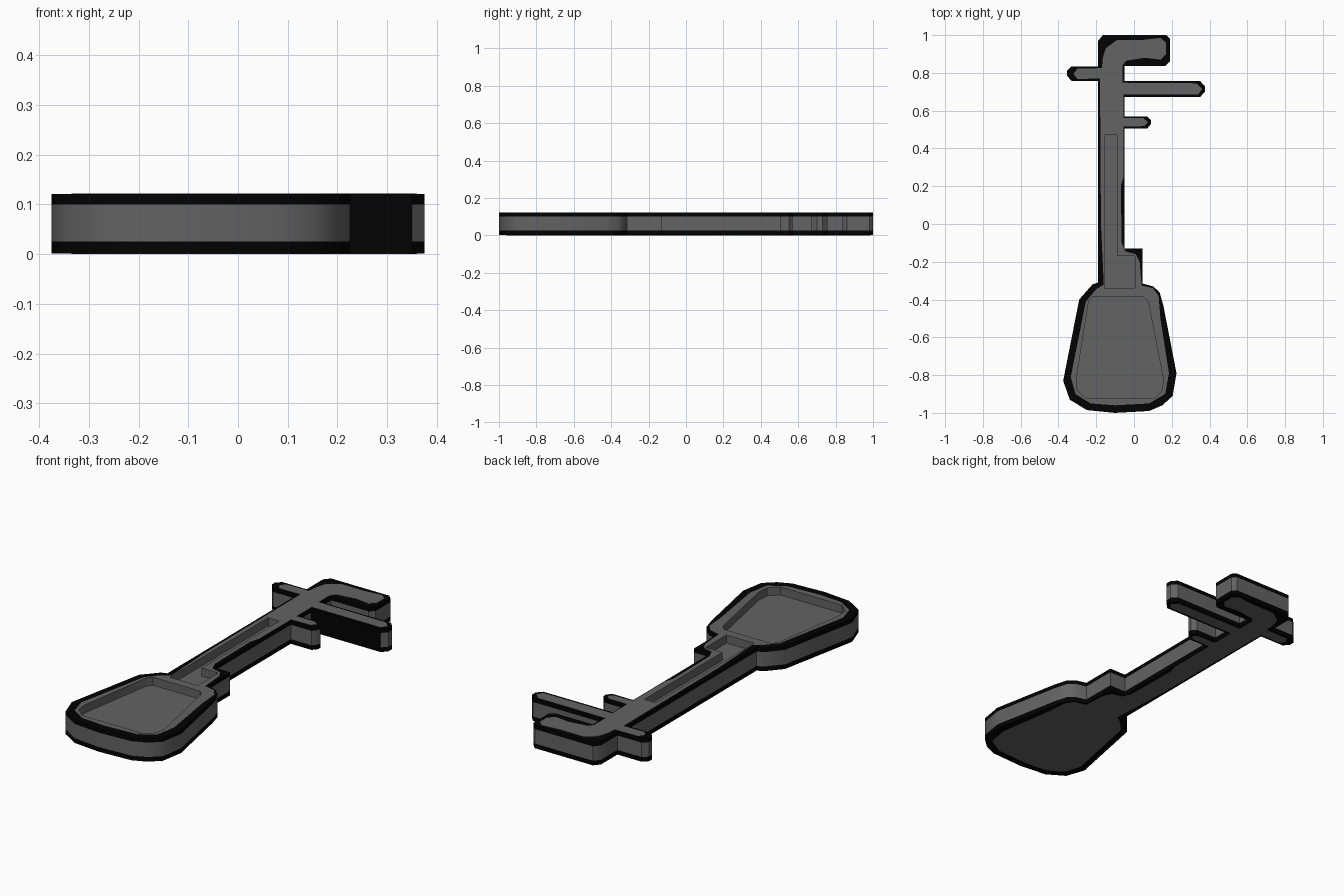
import bpy, bmesh


def material(name, v):
    m = bpy.data.materials.new(name)
    m.diffuse_color = (v, v, v, 1)
    return m


BLACK = material("black edge", 0.0005)
GREY = material("dark grey", 0.125)


def slab(name, pts, levels, mats):
    """Extrude an outline through height levels; mats = bottom, each band..., top."""
    bm = bmesh.new()
    rings = [[bm.verts.new((x, y, z)) for x, y in pts] for z in levels]
    n = len(pts)
    bm.faces.new(rings[0]).material_index = mats[0]
    bm.faces.new(rings[-1]).material_index = mats[-1]
    for k in range(len(levels) - 1):
        a, b = rings[k], rings[k + 1]
        for i in range(n):
            j = (i + 1) % n
            bm.faces.new((a[i], a[j], b[j], b[i])).material_index = mats[k + 1]
    bmesh.ops.recalc_face_normals(bm, faces=bm.faces)
    # The front of the long peg is mostly black
    for f in bm.faces:
        c = f.calc_center_median()
        if f.normal.y < -0.9 and 0.6 < c.y < 0.7 and c.z > 0.035 and len(f.verts) == 4:
            f.material_index = 0
    bmesh.ops.triangulate(bm, faces=[f for f in bm.faces if len(f.verts) > 4])
    me = bpy.data.meshes.new(name)
    bm.to_mesh(me)
    bm.free()
    me.materials.append(BLACK)
    me.materials.append(GREY)
    ob = bpy.data.objects.new(name, me)
    bpy.context.collection.objects.link(ob)
    return ob


def finish(ob, cutters=()):
    """Sink the recesses into the part and smooth its rounded sides."""
    bpy.ops.object.select_all(action='DESELECT')
    bpy.context.view_layer.objects.active = ob
    ob.select_set(True)
    for c in cutters:
        m = ob.modifiers.new("recess", 'BOOLEAN')
        m.operation, m.solver, m.object = 'DIFFERENCE', 'EXACT', c
        bpy.ops.object.modifier_apply(modifier=m.name)
    bpy.ops.object.shade_smooth_by_angle(angle=0.7)


# Whole silhouette: hooked head, three pegs, neck, heel and bowl
outline = [
    (-0.19, 0.97), (-0.165, 1.0), (0.17, 1.0), (0.19, 0.98), (0.19, 0.86), (0.165, 0.837),
    (-0.05, 0.837), (-0.05, 0.757),
    (0.35, 0.757), (0.375, 0.73), (0.375, 0.70), (0.35, 0.672), (-0.05, 0.672),
    (-0.05, 0.57), (0.07, 0.57), (0.09, 0.55), (0.09, 0.53), (0.07, 0.505), (-0.05, 0.505),
    (-0.05, -0.13), (0.045, -0.13), (0.045, -0.315),
    (0.10, -0.33), (0.135, -0.36), (0.155, -0.43), (0.225, -0.79), (0.205, -0.91),
    (0.15, -0.96), (0.08, -0.99), (-0.10, -1.0), (-0.25, -0.985), (-0.34, -0.93), (-0.375, -0.83),
    (-0.29, -0.40), (-0.22, -0.32), (-0.19, -0.31),
    (-0.19, 0.757), (-0.33, 0.757), (-0.355, 0.785), (-0.355, 0.81), (-0.33, 0.835), (-0.19, 0.835),
]
body = slab("instrument_body", outline, [0.001, 0.025, 0.1, 0.121], [0, 0, 1, 0, 0])

# Grey inner surface, leaving the black rim
inner = [
    (-0.165, 0.88), (-0.15, 0.93), (-0.09, 0.975), (0.05, 0.975), (0.14, 0.985), (0.17, 0.96),
    (0.17, 0.90), (0.14, 0.87), (0.06, 0.88), (-0.04, 0.865), (-0.06, 0.84), (-0.06, 0.748),
    (0.33, 0.745), (0.36, 0.715), (0.34, 0.685), (-0.055, 0.685),
    (-0.055, 0.56), (0.05, 0.56), (0.075, 0.54), (0.055, 0.518), (-0.055, 0.515),
    (-0.055, 0.25), (-0.07, 0.20), (-0.065, -0.10), (-0.045, -0.145), (0.01, -0.16), (0.03, -0.20),
    (0.04, -0.325), (0.10, -0.34), (0.13, -0.38), (0.14, -0.50),
    (0.185, -0.79), (0.165, -0.90), (0.08, -0.95), (-0.10, -0.96), (-0.23, -0.95),
    (-0.31, -0.90), (-0.335, -0.81), (-0.255, -0.41), (-0.20, -0.345), (-0.16, -0.32),
    (-0.175, 0.0), (-0.18, 0.77), (-0.30, 0.768), (-0.32, 0.795), (-0.30, 0.823), (-0.17, 0.825),
]
front = slab("front_face", inner, [0.120, 0.122], [1, 1, 1])
back = slab("back_face", inner, [0.0, 0.002], [1, 1, 1])

# Recesses: string channel down to the heel, and the bowl panel
FLOOR = 0.08
channel = slab("channel_cutter", [(-0.155, 0.47), (-0.09, 0.47), (-0.09, -0.17), (0.005, -0.17),
                                  (0.005, -0.34), (-0.155, -0.34)], [FLOOR, 0.2], [1, 1, 1])
panel = slab("panel_cutter", [(-0.22, -0.385), (0.05, -0.385), (0.075, -0.41), (0.155, -0.82),
                              (0.15, -0.88), (0.105, -0.925), (-0.25, -0.925), (-0.30, -0.88),
                              (-0.305, -0.82), (-0.24, -0.41)], [FLOOR, 0.2], [1, 1, 1])
for ob in (body, front):
    finish(ob, (channel, panel))
finish(back)
for c in (channel, panel):
    bpy.data.objects.remove(c)
